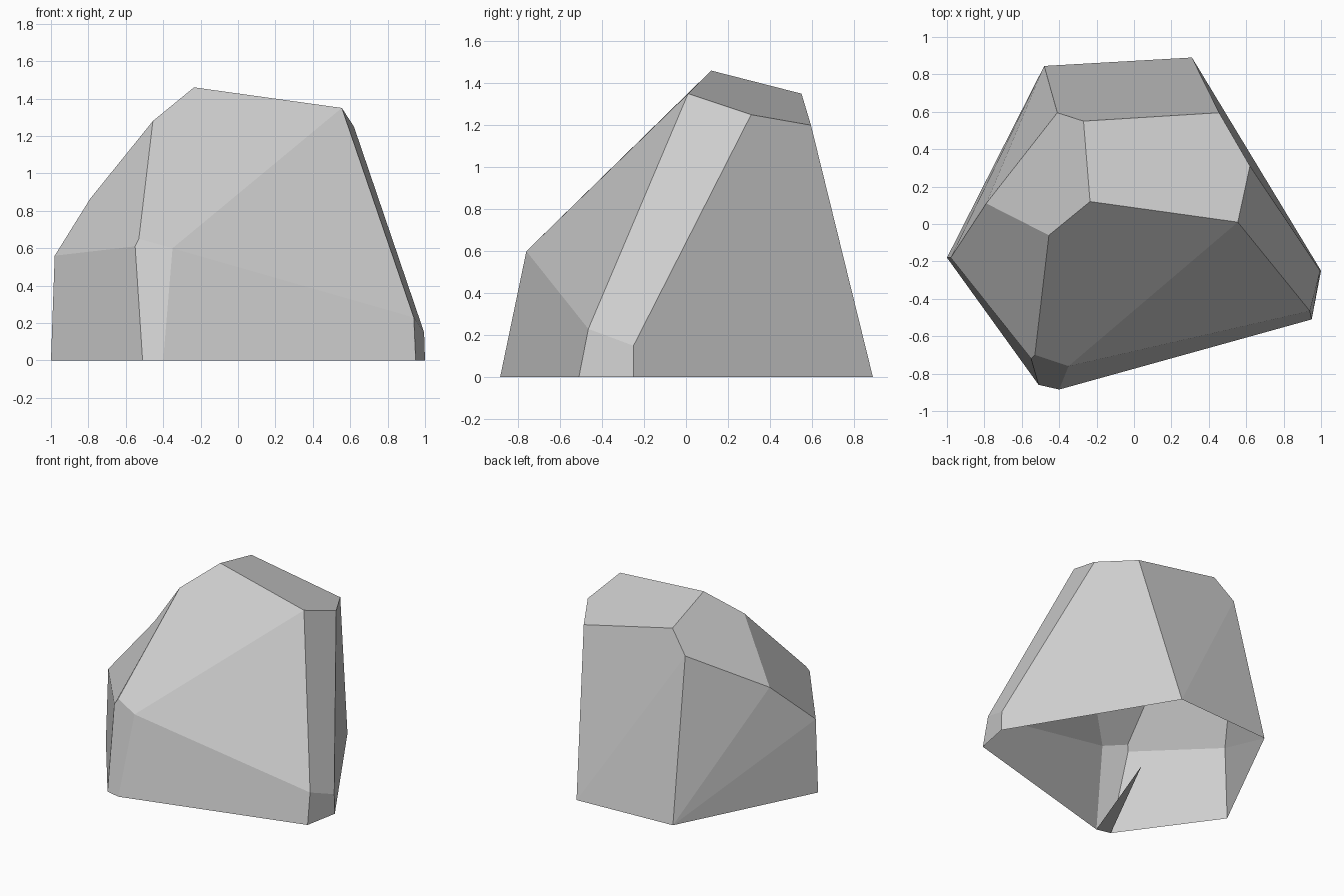
import bpy
import bmesh

# Remove the default cube only
default_cube = bpy.data.objects.get("Cube")
if default_cube:
    bpy.data.objects.remove(default_cube, do_unlink=True)


def make_material(name, color):
    material = bpy.data.materials.new(name)
    material.use_nodes = True
    material.diffuse_color = color
    for node in material.node_tree.nodes:
        if node.type == "BSDF_PRINCIPLED":
            node.inputs["Base Color"].default_value = color
            node.inputs["Roughness"].default_value = 0.9
    return material


# Corners of the boulder, each known by one letter
corners = {
    # ground outline, counter-clockwise from the far -x corner
    "a": (-1, -.18, 0), "b": (-.51, -.86, 0), "c": (-.4, -.885, 0),
    "d": (.95, -.51, 0), "e": (1, -.25, 0), "f": (.31, .89, 0),
    "g": (-.48, .845, 0),
    # shoulder
    "h": (-.98, -.18, .56), "i": (-.55, -.72, .61), "j": (-.53, -.7, .65),
    "k": (-.35, -.76, .6), "l": (.94, -.465, .23), "m": (.995, -.25, .15),
    "n": (-.79, .11, .865),
    # crown
    "o": (-.455, -.06, 1.28), "p": (-.235, .12, 1.46), "q": (.555, .01, 1.35),
    "r": (.62, .31, 1.25), "s": (.455, .595, 1.2), "t": (-.27, .55, 1.35),
    "u": (-.41, .595, 1.19),
    # middle of the underside
    "v": (-.07, 0, 0),
}

# Chiselled facets, wound counter-clockwise from outside
side_facets = ["abih", "bckji", "cdlk", "deml", "efsrm",
               "fgu", "futs", "gah", "ghn", "gnu"]
slope_facets = ["hijon", "jkqpo", "klq", "lmrq"]
top_facets = ["pqrst", "noptu"]
underside_sliver = ["cbv"]


def build_faceted_object(name, facets, material):
    bm = bmesh.new()
    verts = {key: bm.verts.new(point) for key, point in corners.items()}
    for facet in facets:
        face = bm.faces.new([verts[key] for key in facet])
        face.smooth = False
    mesh = bpy.data.meshes.new(name)
    bm.to_mesh(mesh)
    bm.free()
    mesh.materials.append(material)
    obj = bpy.data.objects.new(name, mesh)
    bpy.context.scene.collection.objects.link(obj)
    return obj


# One flat-shaded boulder, open underneath apart from a thin sliver
stone_grey = make_material("stone grey", (.62, .62, .62, 1))
build_faceted_object(
    "boulder",
    side_facets + slope_facets + top_facets + underside_sliver,
    stone_grey,
)
